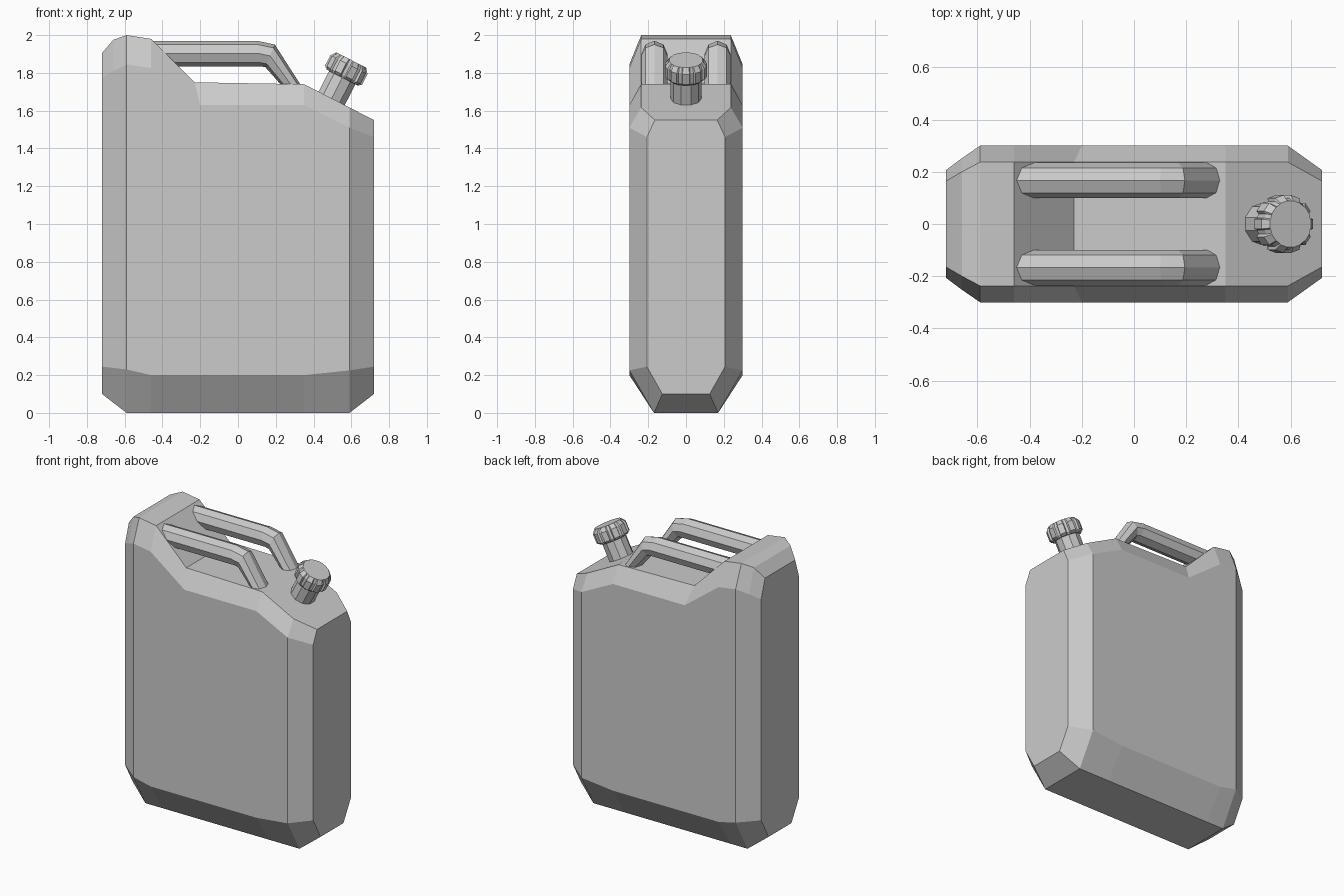
import bpy, bmesh
from math import cos, sin, pi, atan2
from mathutils import Matrix

if "Cube" in bpy.data.objects:
    bpy.data.objects.remove(bpy.data.objects["Cube"])


def finish(bm, name):
    bmesh.ops.recalc_face_normals(bm, faces=bm.faces[:])
    me = bpy.data.meshes.new(name)
    bm.to_mesh(me)
    bm.free()
    ob = bpy.data.objects.new(name, me)
    bpy.context.collection.objects.link(ob)
    return ob


def loft(name, rings):
    # Join closed rings of equal point count and cap both ends
    bm = bmesh.new()
    vs = [[bm.verts.new(p) for p in r] for r in rings]
    n = len(vs[0])
    for a, b in zip(vs, vs[1:]):
        for i in range(n):
            j = (i + 1) % n
            bm.faces.new((a[i], a[j], b[j], b[i]))
    bm.faces.new(vs[0])
    bm.faces.new(vs[-1])
    return finish(bm, name)


# Body: stations round the outline, (inner x, y, z) and (outer x, y, z)
stations = [
    ((-.59, .17, 0), (-.59, .30, .23)),
    ((-.46, .17, 0), (-.46, .30, .20)),
    ((.35, .17, 0), (.35, .30, .20)),
    ((.59, .17, 0), (.59, .30, .225)),
    ((.72, .125, .10), (.72, .207, .245)),
    ((.72, .165, 1.55), (.72, .207, 1.46)),
    ((.59, .237, 1.617), (.59, .30, 1.51)),
    ((.35, .237, 1.74), (.35, .30, 1.63)),
    ((-.23, .237, 1.75), (-.20, .30, 1.63)),
    ((-.46, .237, 1.98), (-.46, .30, 1.825)),
    ((-.59, .237, 2.0), (-.59, .30, 1.845)),
    ((-.66, .20, 1.975), (-.66, .252, 1.81)),
    ((-.72, .165, 1.905), (-.72, .207, 1.775)),
    ((-.72, .125, .10), (-.72, .207, .245)),
]
bm = bmesh.new()
inner, outer = {}, {}
for s in (1, -1):
    inner[s] = [bm.verts.new((a[0], s * a[1], a[2])) for a, b in stations]
    outer[s] = [bm.verts.new((b[0], s * b[1], b[2])) for a, b in stations]
n = len(stations)
for i in range(n):
    j = (i + 1) % n
    bm.faces.new((inner[1][i], inner[1][j], inner[-1][j], inner[-1][i]))
    for s in (1, -1):
        bm.faces.new((inner[s][i], inner[s][j], outer[s][j], outer[s][i]))
# Broad sides and the upright corner bevels
for s in (1, -1):
    for idx in ((0, 1, 2, 3, 6, 7, 8, 9, 10), (3, 4, 5, 6), (10, 11, 12, 13, 0)):
        bm.faces.new([outer[s][k] for k in idx])
finish(bm, "can_body")

# Handles: octagonal bars given by top and underside points (x, z)
bar = [((-.47, 1.97), (-.47, 1.834)), ((.10, 1.97), (.125, 1.834)),
       ((.195, 1.95), (.145, 1.83)), ((.355, 1.70), (.26, 1.70))]
for side, label in ((-1, "front"), (1, "back")):
    rings = []
    for (tx, tz), (ux, uz) in bar:
        ring = []
        for k in range(8):
            a = k * pi / 4
            c, w = (1 + cos(a)) / 2, .068 * sin(a)
            ring.append((ux + (tx - ux) * c, side * .167 + w, uz + (tz - uz) * c))
        rings.append(ring)
    loft("handle_" + label, rings)

# Spout and cap stand square to the sloping shoulder
tilt = Matrix.Translation((.60, 0, 1.868)) @ Matrix.Rotation(atan2(.19, .37), 4, 'Y')


def circle(r, z, count):
    return [(r * cos((k + .5) * 2 * pi / count), r * sin((k + .5) * 2 * pi / count), z)
            for k in range(count)]


def ribbed(r_ridge, r_groove, z, ribs=10):
    ring = []
    for k in range(ribs):
        for off, r in ((-.27, r_ridge), (.27, r_ridge), (.36, r_groove), (.64, r_groove)):
            a = (k + off) * 2 * pi / ribs
            ring.append((r * cos(a), r * sin(a), z))
    return ring


spout = loft("spout", [circle(.082, -.28, 10), circle(.082, -.08, 10)])
cap = loft("screw_cap", [ribbed(.094, .09, -.105), ribbed(.112, .10, -.09),
                         ribbed(.112, .10, -.028), ribbed(.09, .088, 0)])
spout.matrix_world = tilt
cap.matrix_world = tilt
